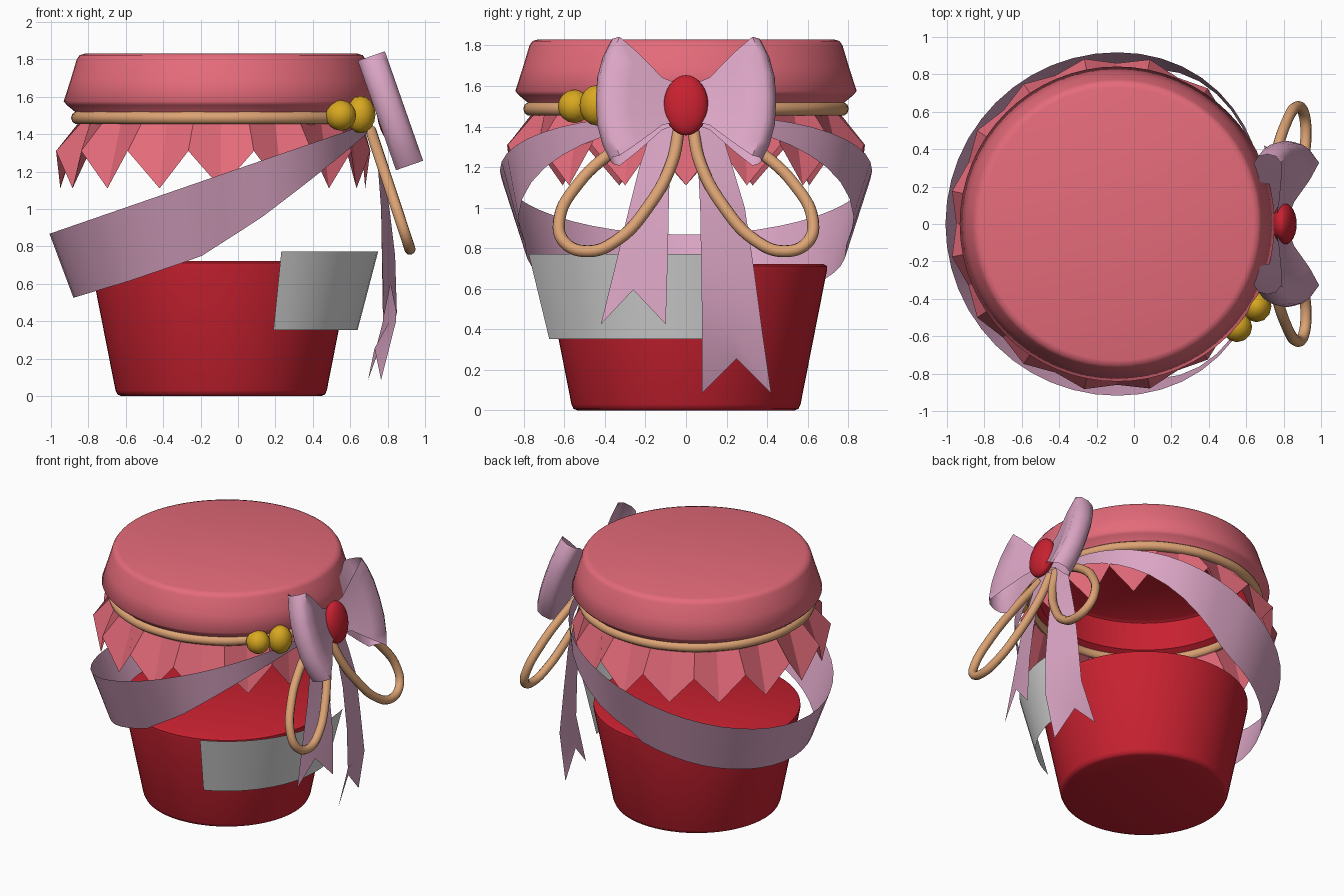
import bpy, bmesh, math
from mathutils import Vector

if "Cube" in bpy.data.objects:
    bpy.data.objects.remove(bpy.data.objects["Cube"])

CX = -0.09  # jar axis


def mat(name, r, g, b):
    m = bpy.data.materials.new(name)
    lin = [((c / 255 + 0.055) / 1.055) ** 2.4 for c in (r, g, b)]
    m.diffuse_color = (*lin, 1)
    m.use_nodes = True
    m.node_tree.nodes["Principled BSDF"].inputs["Base Color"].default_value = m.diffuse_color
    return m


RED = mat("jam red", 200, 33, 48)
PINK = mat("cloth pink", 229, 107, 122)
MAUVE = mat("ribbon mauve", 219, 165, 196)
TAN = mat("cord tan", 220, 163, 116)
GOLD = mat("bead gold", 216, 168, 32)
GREY = mat("label grey", 220, 220, 220)


def finish(ob, material, angle=40):
    ob.data.materials.append(material)
    bpy.ops.object.select_all(action='DESELECT')
    ob.select_set(True)
    bpy.context.view_layer.objects.active = ob
    bpy.ops.object.shade_smooth_by_angle(angle=math.radians(angle))
    return ob


def grid(name, rows, material, closed=False, angle=40, ref=(CX, 0, 0.9)):
    """Skin a list of equal-length point rows with quads facing away from ref."""
    n = len(rows[0])
    verts = [p for r in rows for p in r]
    faces = []
    for i in range(len(rows) - (0 if closed else 1)):
        j = (i + 1) % len(rows)
        for k in range(n - 1):
            faces.append((i * n + k, j * n + k, j * n + k + 1, i * n + k + 1))
    me = bpy.data.meshes.new(name)
    me.from_pydata(verts, [], faces)
    bm = bmesh.new()
    bm.from_mesh(me)
    bmesh.ops.remove_doubles(bm, verts=bm.verts, dist=1e-5)
    bmesh.ops.recalc_face_normals(bm, faces=bm.faces)
    bm.normal_update()
    if sum(f.calc_area() * f.normal.dot(f.calc_center_median() - Vector(ref))
           for f in bm.faces) < 0:
        bmesh.ops.reverse_faces(bm, faces=bm.faces)
    bm.to_mesh(me)
    bm.free()
    ob = bpy.data.objects.new(name, me)
    bpy.context.collection.objects.link(ob)
    return finish(ob, material, angle)


def polar(r, a, z):
    return (CX + r * math.cos(a), r * math.sin(a), z)


def lathe(name, profile, material, seg=64, angle=40):
    rows = [[polar(r, 2 * math.pi * i / seg, z) for r, z in profile] for i in range(seg)]
    return grid(name, rows, material, closed=True, angle=angle)


def interp(table, x):
    for (x0, y0), (x1, y1) in zip(table, table[1:]):
        if x <= x1:
            return y0 + (y1 - y0) * (x - x0) / (x1 - x0)
    return table[-1][1]


def cord(name, pts, radius, cyclic):
    cu = bpy.data.curves.new(name, 'CURVE')
    cu.dimensions = '3D'
    cu.bevel_depth = radius
    cu.bevel_resolution = 3
    cu.resolution_u = 6
    sp = cu.splines.new('BEZIER')
    sp.bezier_points.add(len(pts) - 1)
    for b, p in zip(sp.bezier_points, pts):
        b.co = p
        b.handle_left_type = b.handle_right_type = 'AUTO'
    sp.use_cyclic_u = cyclic
    ob = bpy.data.objects.new(name, cu)
    bpy.context.collection.objects.link(ob)
    bpy.ops.object.select_all(action='DESELECT')
    ob.select_set(True)
    bpy.context.view_layer.objects.active = ob
    bpy.ops.object.convert(target='MESH')
    return finish(bpy.context.object, TAN, 60)


def ball(name, loc, scale, material, seg, rings, tilt=0):
    bpy.ops.mesh.primitive_uv_sphere_add(segments=seg, ring_count=rings, location=loc,
                                         rotation=(0, tilt, 0))
    ob = bpy.context.object
    ob.name = name
    ob.scale = scale
    return finish(ob, material, 60)


# Jar contents, cloth cover and red inner lid
lathe("jar_body", [(0, 0), (0.535, 0), (0.555, 0.008), (0.565, 0.03), (0.695, 0.69),
                   (0.695, 0.712), (0.675, 0.722), (0, 0.722)], RED, angle=60)
lathe("cloth_cover", [(0, 1.83), (0.73, 1.83), (0.757, 1.822), (0.772, 1.80), (0.805, 1.69),
                      (0.842, 1.575), (0.825, 1.555), (0.77, 1.51), (0.755, 1.45)], PINK, angle=60)
lathe("inner_lid", [(0, 1.75), (0.68, 1.75), (0.70, 1.735), (0.705, 1.53), (0.755, 1.50)], RED)

# Pleated zigzag frill, sixteen points, pressed in towards the bow
rows = []
for i in range(32):
    a = math.pi * i / 16
    press = 0.09 * max(0, math.cos(a)) ** 2
    r, z = (0.86, 1.11) if i % 2 == 0 else (0.9, 1.31)
    rows.append([polar(0.755, a, 1.47), polar(r - press, a, z)])
grid("cloth_frill", rows, PINK, closed=True, angle=15)

# Cord round the neck
cord("neck_cord", [polar(0.768, math.pi * i / 8, 1.487) for i in range(16)], 0.035, True)

# Label wrapped on the side
grid("label", [[polar(0.73, a, 0.352), polar(0.84, a, 0.772)]
               for a in (math.radians(-67.5 + 80 * i / 16) for i in range(17))], GREY)

# Slanted ribbon round the jar, narrowing towards the bow; (x, z) of its lower edge
BOT = [(-.88, .525), (-.58, .615), (-.2, .745), (.12, .95), (.33, 1.11), (.545, 1.28), (.71, 1.42)]
rows = []
for i in range(49):
    a = 2 * math.pi * i / 48
    c = math.cos(a)
    cp = max(0, c)
    top = polar(0.918 - 0.118 * cp ** 3, a, 0)
    bot = polar(0.79 + 0.09 * math.sin(math.pi * cp), a, 0)
    rows.append([(bot[0], bot[1], interp(BOT, bot[0])),
                 (top[0], top[1], 0.87 + 0.345 * (top[0] + 1))])
grid("slanted_ribbon", rows, MAUVE)

# Bow: leaning loops, tails and cord loops, mirrored in y
CEN = Vector((0.815, 0, 1.525))
UP = Vector((-0.33, 0, 0.944))
OUT = Vector((0.944, 0, 0.33))
# (y, depth, half width) along the folded loop, front then back
LOOP = [(0.02, -0.03, 0.09), (0.14, 0.0, 0.125), (0.28, 0.05, 0.235), (0.39, 0.077, 0.31),
        (0.43, 0.05, 0.31), (0.445, 0.0, 0.31), (0.43, -0.05, 0.31), (0.39, -0.077, 0.31),
        (0.28, -0.07, 0.235), (0.14, -0.07, 0.125), (0.02, -0.06, 0.09)]
# (z, x, y inner edge, y outer edge) down each tail
TAILS = {-1: [(1.45, .72, .03, .15), (1.2, .775, .08, .23), (1.0, .81, .085, .28),
              (.75, .84, .09, .34), (.425, .85, .10, .42)],
         1: [(1.45, .72, .03, .15), (1.2, .775, .06, .23), (1.0, .81, .07, .29),
             (.7, .84, .075, .335), (.4, .845, .08, .375), (.085, .765, .08, .42)]}
CORD = [(.03, 1.42), (.07, 1.22), (.19, 1.0), (.34, .84), (.48, .785), (.60, .83),
        (.625, .94), (.53, 1.12), (.37, 1.27), (.12, 1.42)]
for s, side in ((-1, "left"), (1, "right")):
    rows = []
    for y, d, h in LOOP:
        row = []
        for k in (-1, -0.75, -0.4, 0, 0.4, 0.75, 1):
            bulge = y * (1 - 0.16 * abs(k) ** 2.5)
            row.append(tuple(CEN + OUT * d + UP * (h * k) + Vector((0, s * bulge, 0))))
        rows.append(row)
    grid("bow_loop_" + side, rows, MAUVE, angle=50, ref=CEN + Vector((0, s * 0.25, 0)))

    rows = []
    for i, (z, x, y0, y1) in enumerate(TAILS[s]):
        last = i == len(TAILS[s]) - 1
        lean = 0.07 * min(1, (1.45 - z) / 0.7)
        rows.append([(x, s * y0, z),
                     (x - lean / 2, s * (y0 + y1) / 2, z + (0.17 if last else 0)),
                     (x - lean, s * y1, z)])
    grid("bow_tail_" + side, rows, MAUVE)

    cord("cord_loop_" + side, [(0.71 + (1.42 - z) * 0.33, s * y, z) for y, z in CORD],
         0.03, False)

# Gem on the knot and two beads on the cord
ball("bow_gem", (0.805, 0, 1.505), (0.062, 0.11, 0.15), RED, 24, 16, -0.15)
ball("bead_small", (0.55, -0.55, 1.5), (0.082, 0.082, 0.082), GOLD, 12, 8)
ball("bead_large", (0.655, -0.44, 1.505), (0.08, 0.085, 0.1), GOLD, 12, 8)
